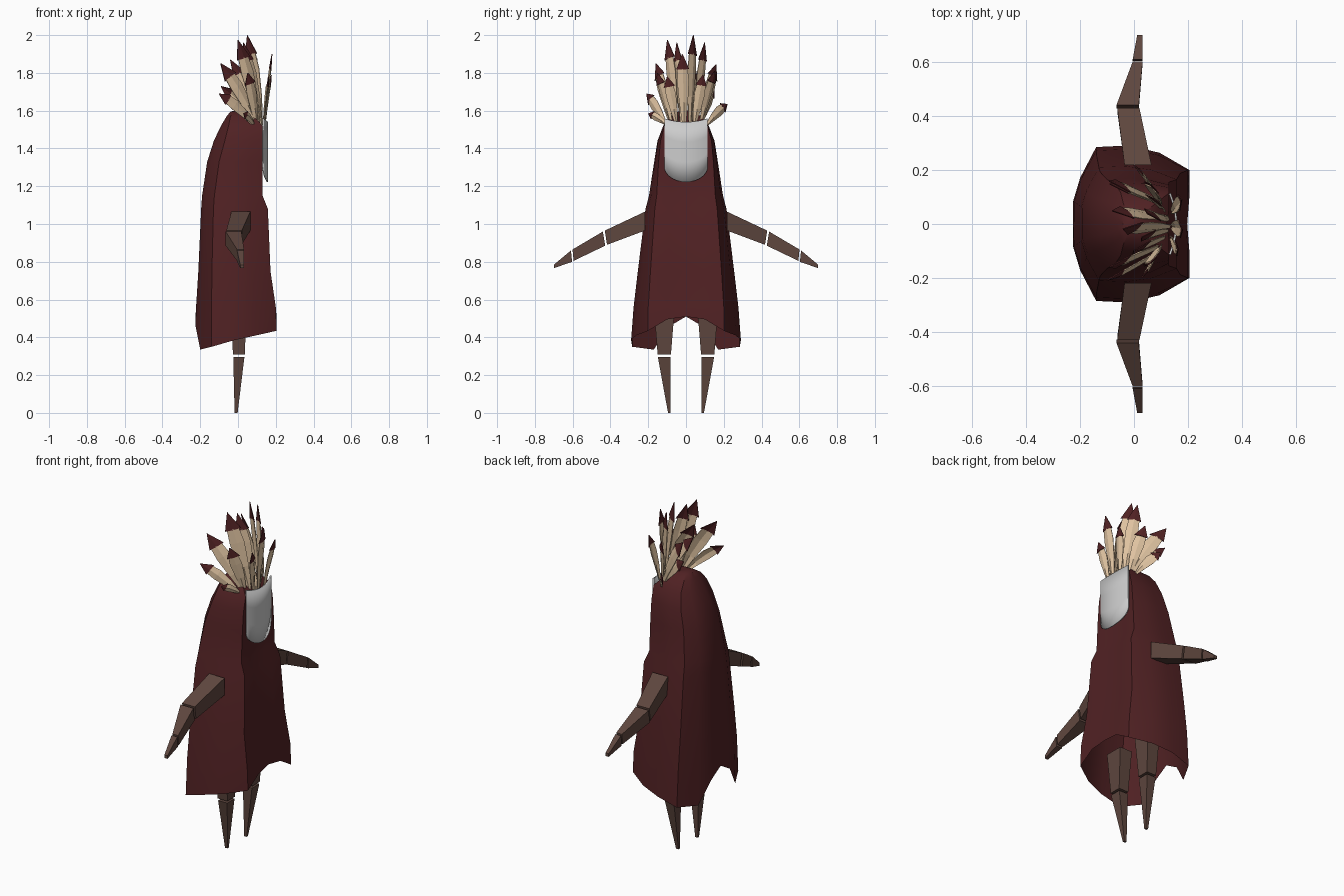
import bpy, bmesh, math
from mathutils import Vector

if "Cube" in bpy.data.objects:
    bpy.data.objects.remove(bpy.data.objects["Cube"])


def material(name, rgb):
    m = bpy.data.materials.new(name)
    lin = [((c / 255 + 0.055) / 1.055) ** 2.4 for c in rgb]
    m.diffuse_color = (*lin, 1)
    m.use_nodes = True
    m.node_tree.nodes["Principled BSDF"].inputs["Base Color"].default_value = m.diffuse_color
    return m


RED = material("dark red cloth", (80, 33, 35))
BROWN = material("brown wood", (94, 70, 62))
CREAM = material("cream feather", (222, 194, 160))
GREY = material("pale grey mask", (204, 204, 204))


def make(name, bm, mats, smooth=None):
    bmesh.ops.recalc_face_normals(bm, faces=bm.faces)
    me = bpy.data.meshes.new(name)
    bm.to_mesh(me)
    bm.free()
    ob = bpy.data.objects.new(name, me)
    bpy.context.collection.objects.link(ob)
    for m in mats:
        me.materials.append(m)
    if smooth:
        bpy.ops.object.select_all(action='DESELECT')
        bpy.context.view_layer.objects.active = ob
        ob.select_set(True)
        bpy.ops.object.shade_smooth_by_angle(angle=math.radians(smooth))
    return ob


# Cloak: rings from hem to crown; each ring is a mirrored half outline
HEM = [.51, .495, .435, .41, .385, .35, .335, .46, .51]
# z (None = hem), front x, front corner y, back corner x, back corner y, back x
LEVELS = [(None, .205, .20, -.14, .285, -.225),
          (.56, .200, .20, -.14, .272, -.222),
          (.75, .172, .188, -.138, .25, -.21),
          (1.08, .158, .165, -.13, .21, -.195),
          (1.15, .130, .155, -.125, .192, -.19),
          (1.33, .130, .145, -.10, .165, -.163),
          (1.44, .130, .135, -.07, .148, -.128),
          (1.52, .130, .115, -.05, .118, -.09),
          (1.57, .085, .08, -.04, .078, -.06),
          (1.595, .035, .04, -.025, .04, -.04)]


def ring(bm, level):
    z, xf, yf, xk, yk, xb = level
    half = [(xf - .008, 0), (xf, yf * .5), (xf, yf),
            (xf * .68 + xk * .32, yf * .35 + yk * .68),
            (xf * .35 + xk * .65, yk * 1.02),
            (xk, yk), (xk * .3 + xb * .7, yk * .6), (xb, yk * .3), (xb, 0)]
    zs = HEM if z is None else [z] * 9
    pts = [(x, y, h) for (x, y), h in zip(half, zs)]
    pts += [(x, -y, h) for x, y, h in pts[7:0:-1]]
    return [bm.verts.new(p) for p in pts]


bm = bmesh.new()
rings = [ring(bm, lv) for lv in LEVELS]
for a, b in zip(rings, rings[1:]):
    for i in range(16):
        j = (i + 1) % 16
        bm.faces.new((a[i], a[j], b[j], b[i]))
apex = bm.verts.new((-.01, 0, 1.602))
for i in range(16):
    bm.faces.new((rings[-1][i], rings[-1][(i + 1) % 16], apex))
make("cloak", bm, [RED], 35)


# Limb pieces: tapered four-sided blocks between two rectangles
def block(name, quad0, quad1):
    bm = bmesh.new()
    a = [bm.verts.new(p) for p in quad0]
    b = [bm.verts.new(p) for p in quad1]
    bm.faces.new(a)
    bm.faces.new(b)
    for i in range(4):
        j = (i + 1) % 4
        bm.faces.new((a[i], a[j], b[j], b[i]))
    make(name, bm, [BROWN])


def arm_section(s, y, x0, x1, z0, z1, lean):
    return [(x0, s * (y + lean), z0), (x1, s * (y + lean), z0),
            (x1, s * (y - lean), z1), (x0, s * (y - lean), z1)]


def leg_section(s, z, x0, x1, y0, y1):
    return [(x0, s * y0, z), (x1, s * y0, z), (x1, s * y1, z), (x0, s * y1, z)]


ARM = [("upper_arm", (.218, -.035, .065, .965, 1.065, 0), (.424, -.062, .02, .89, .965, -.006)),
       ("forearm", (.434, -.065, .018, .885, .96, -.006), (.598, -.005, .032, .805, .865, -.003)),
       ("hand", (.606, -.005, .032, .80, .86, -.003), (.70, .012, .032, .766, .784, 0))]
LEG = [("thigh", (.55, -.035, .045, .06, .17), (.308, -.027, .036, .08, .15)),
       ("shin", (.296, -.025, .034, .081, .149), (0, -.018, -.002, .083, .095))]
for s, side in ((1, "left"), (-1, "right")):
    for name, p, q in ARM:
        block(f"{side}_{name}", arm_section(s, *p), arm_section(s, *q))
    for name, p, q in LEG:
        block(f"{side}_{name}", leg_section(s, *p), leg_section(s, *q))

# Mask: curved shield plate with a rounded chin
bm = bmesh.new()
cols = []
for i in range(17):
    u = -math.cos(math.pi * i / 16)
    x = .160 - .024 * u * u
    low, high = 1.305 - .083 * math.sqrt(max(0, 1 - u * u)), 1.54 + .018 * u * u
    cols.append([bm.verts.new((x, .115 * u, low + (high - low) * t / 3)) for t in range(4)])
for a, b in zip(cols, cols[1:]):
    for k in range(3):
        bm.faces.new((a[k], b[k], b[k + 1], a[k + 1]))
mask = make("mask", bm, [GREY], 40)
mod = mask.modifiers.new("thickness", 'SOLIDIFY')
mod.thickness = .008

# Feathers: folded blades with a wider dark tip, fanned behind the mask
# (position along the feather, half width, material of the part that starts here)
SHAPE = [(0, .009), (.3, .026), (.6, .036), (.78, .030)]
TIP = [(.77, .040), (1, .001)]


def feather(name, tip, facing, scale):
    tip = Vector(tip)
    base = Vector((.135 - .25 * abs(tip.y) * (tip.x < .1), tip.y * .5, 1.525))
    mid = base.lerp(tip, .5) + Vector(((base.x - tip.x) * .12, 0, .015))
    n = Vector(facing).normalized()
    width = (tip - base).cross(n).normalized()
    fold = width.cross(tip - base).normalized() * .007
    bm = bmesh.new()
    for idx, part in enumerate((SHAPE, TIP)):
        rows = []
        for t, w in part:
            c = base * (1 - t) ** 2 + mid * 2 * t * (1 - t) + tip * t * t
            w *= scale
            rows.append([bm.verts.new(p) for p in
                         (c - width * w, c + fold * (t < 1), c + width * w)])
        for a, b in zip(rows, rows[1:]):
            for k in range(2):
                f = bm.faces.new((a[k], a[k + 1], b[k + 1], b[k]))
                f.material_index = idx
    ob = make(name, bm, [CREAM, RED])
    ob.modifiers.new("thickness", 'SOLIDIFY').thickness = .004


TIPS = [(.05, .04, 2.0, 1), (0, -.10, 1.975, 1.1), (.06, .10, 1.96, .95),
        (.03, -.05, 1.96, .9), (-.09, .16, 1.845, 1.1), (-.09, -.16, 1.85, 1.1),
        (-.08, .05, 1.83, 1), (-.04, -.02, 1.87, 1), (-.10, -.21, 1.69, .85),
        (-.09, .15, 1.73, .9), (.0, .22, 1.635, .8), (.03, -.20, 1.585, .6),
        (.05, -.15, 1.80, .9), (.05, .15, 1.81, .9)]
for i, (x, y, z, k) in enumerate(TIPS):
    feather(f"feather_{i + 1}", (x, y, z), (.57, math.copysign(.82, y), .15), k)
for i, (x, y, z, k) in enumerate([(.178, -.02, 1.90, .85), (.175, .09, 1.79, .75),
                                  (.16, -.10, 1.78, .75)]):
    feather(f"front_feather_{i + 1}", (x, y, z), (1, .1, 0), k)
